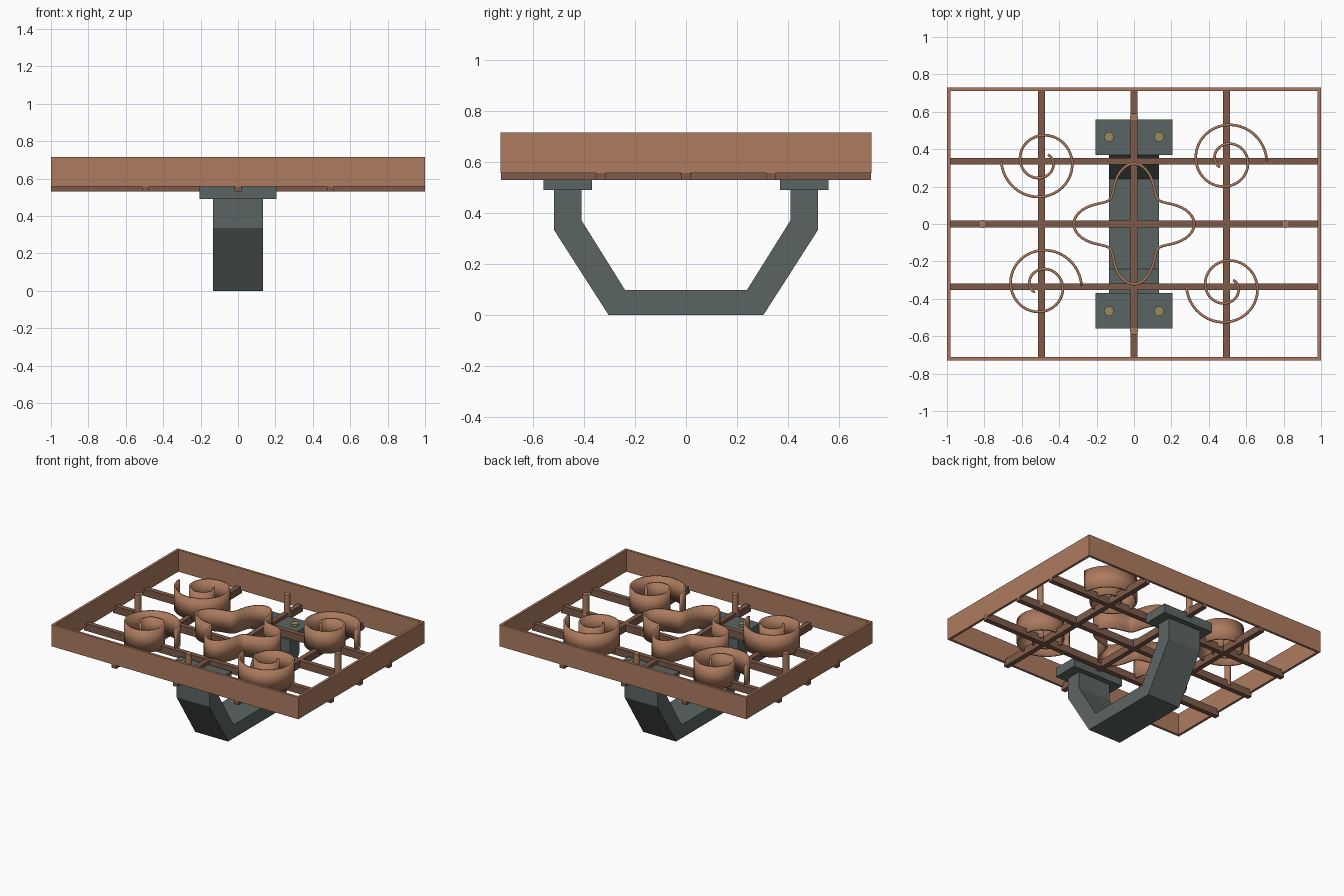
import bpy, bmesh
from math import cos, sin, pi, radians

if "Cube" in bpy.data.objects:
    bpy.data.objects.remove(bpy.data.objects["Cube"])


def material(name, rgb):
    m = bpy.data.materials.new(name)
    m.diffuse_color = (*rgb, 1)
    m.use_nodes = True
    m.node_tree.nodes["Principled BSDF"].inputs["Base Color"].default_value = m.diffuse_color
    return m


COPPER = material("copper", (0.42, 0.20, 0.115))
DARK = material("dark_copper", (0.21, 0.105, 0.068))
STEEL = material("grey_steel", (0.105, 0.13, 0.125))
BRASS = material("brass", (0.32, 0.26, 0.11))

Z0, Z1 = 0.557, 0.716            # bottom and top of frame and scrollwork
BAR0, BAR1 = 0.53, 0.583         # bottom and top of the grid bars


def finish(name, bm, mat, smooth=False):
    bmesh.ops.recalc_face_normals(bm, faces=bm.faces)
    me = bpy.data.meshes.new(name)
    bm.to_mesh(me)
    bm.free()
    ob = bpy.data.objects.new(name, me)
    bpy.context.collection.objects.link(ob)
    me.materials.append(mat)
    if smooth:
        bpy.ops.object.select_all(action='DESELECT')
        bpy.context.view_layer.objects.active = ob
        ob.select_set(True)
        bpy.ops.object.shade_smooth_by_angle(angle=radians(35))
    return ob


def box(name, x0, x1, y0, y1, z0, z1, mat):
    bm = bmesh.new()
    bmesh.ops.create_cube(bm, size=1)
    for v in bm.verts:
        v.co = ((x0 + x1) / 2 + v.co.x * (x1 - x0),
                (y0 + y1) / 2 + v.co.y * (y1 - y0),
                (z0 + z1) / 2 + v.co.z * (z1 - z0))
    return finish(name, bm, mat)


def rod(name, x, y, r, z0, z1, mat, sides=16):
    bm = bmesh.new()
    bmesh.ops.create_cone(bm, cap_ends=True, segments=sides, radius1=r, radius2=r, depth=z1 - z0)
    bmesh.ops.translate(bm, verts=bm.verts, vec=(x, y, (z0 + z1) / 2))
    return finish(name, bm, mat, True)


def strip(name, pts, closed, thick, mat, smooth=True):
    """Upright metal strip following a plan path, thickened by a modifier."""
    bm = bmesh.new()
    low = [bm.verts.new((x, y, Z0)) for x, y in pts]
    top = [bm.verts.new((x, y, Z1)) for x, y in pts]
    n = len(pts)
    for i in range(n if closed else n - 1):
        j = (i + 1) % n
        bm.faces.new((low[i], low[j], top[j], top[i]))
    ob = finish(name, bm, mat, smooth)
    mod = ob.modifiers.new("thickness", 'SOLIDIFY')
    mod.thickness = thick
    mod.offset = 0
    mod.use_even_offset = True
    return ob


# Rectangular rim
T = 0.018
a, b = 1 - T / 2, 0.73 - T / 2
strip("frame", [(-a, -b), (a, -b), (a, b), (-a, b)], True, T, COPPER, False)

# Grid bars beneath the scrollwork
W = 0.018
for i, y in enumerate((-0.335, 0, 0.335)):
    box(f"long_bar_{i}", -1, 1, y - W, y + W, BAR0, BAR1, DARK)
for i, x in enumerate((-0.495, 0, 0.495)):
    box(f"cross_bar_{i}", x - W, x + W, -0.728, 0.728, BAR0, BAR1 - 0.001, DARK)

# Four spiral scrolls, each winding inward counter-clockwise
for i, (x, y, start) in enumerate(((-0.495, 0.335, 180), (0.495, 0.34, 0),
                                   (-0.495, -0.33, 0), (0.495, -0.335, 180))):
    path = []
    for k in range(79):
        t = k / 78
        ang = radians(start + 585 * t)
        r = 0.215 - 0.165 * t
        path.append((x + r * cos(ang), y + r * sin(ang)))
    strip(f"scroll_{i}", path, False, 0.014, COPPER)

# Four-lobed centre ornament
lobes = []
for k in range(96):
    t = 2 * pi * k / 96
    r = 0.253 + 0.069 * cos(4 * t)
    lobes.append((r * cos(t), r * sin(t)))
strip("centre_ornament", lobes, True, 0.014, COPPER)

# Upright pins on the middle bars
for i, (x, y) in enumerate(((-0.81, 0), (0.81, 0), (0, -0.57), (0, 0.57))):
    rod(f"pin_{i}", x, y, 0.022, Z0 - 0.005, Z1 - 0.002, COPPER, 12)

# Folded cradle bracket: half profile mirrored in y, extruded along x
outer = [(0.305, 0), (0.52, 0.335), (0.52, 0.49)]
inner = [(0.41, 0.49), (0.41, 0.37), (0.24, 0.098)]
half = outer + inner
profile = half + [(-y, z) for y, z in reversed(half)]
bm = bmesh.new()
face = bm.faces.new([bm.verts.new((-0.133, y, z)) for y, z in profile])
ext = bmesh.ops.extrude_face_region(bm, geom=[face])
bmesh.ops.translate(bm, vec=(0.266, 0, 0),
                    verts=[g for g in ext["geom"] if isinstance(g, bmesh.types.BMVert)])
finish("cradle_bracket", bm, STEEL)

# Mounting plates with bolts
for s, side in ((-1, "front"), (1, "back")):
    y0, y1 = sorted((s * 0.37, s * 0.56))
    box(f"{side}_mounting_plate", -0.206, 0.206, y0, y1, 0.49, Z0, STEEL)
    for i, x in enumerate((-0.134, 0.134)):
        rod(f"{side}_bolt_{i}", x, s * 0.466, 0.026, Z0 - 0.01, Z0 + 0.016, BRASS)
